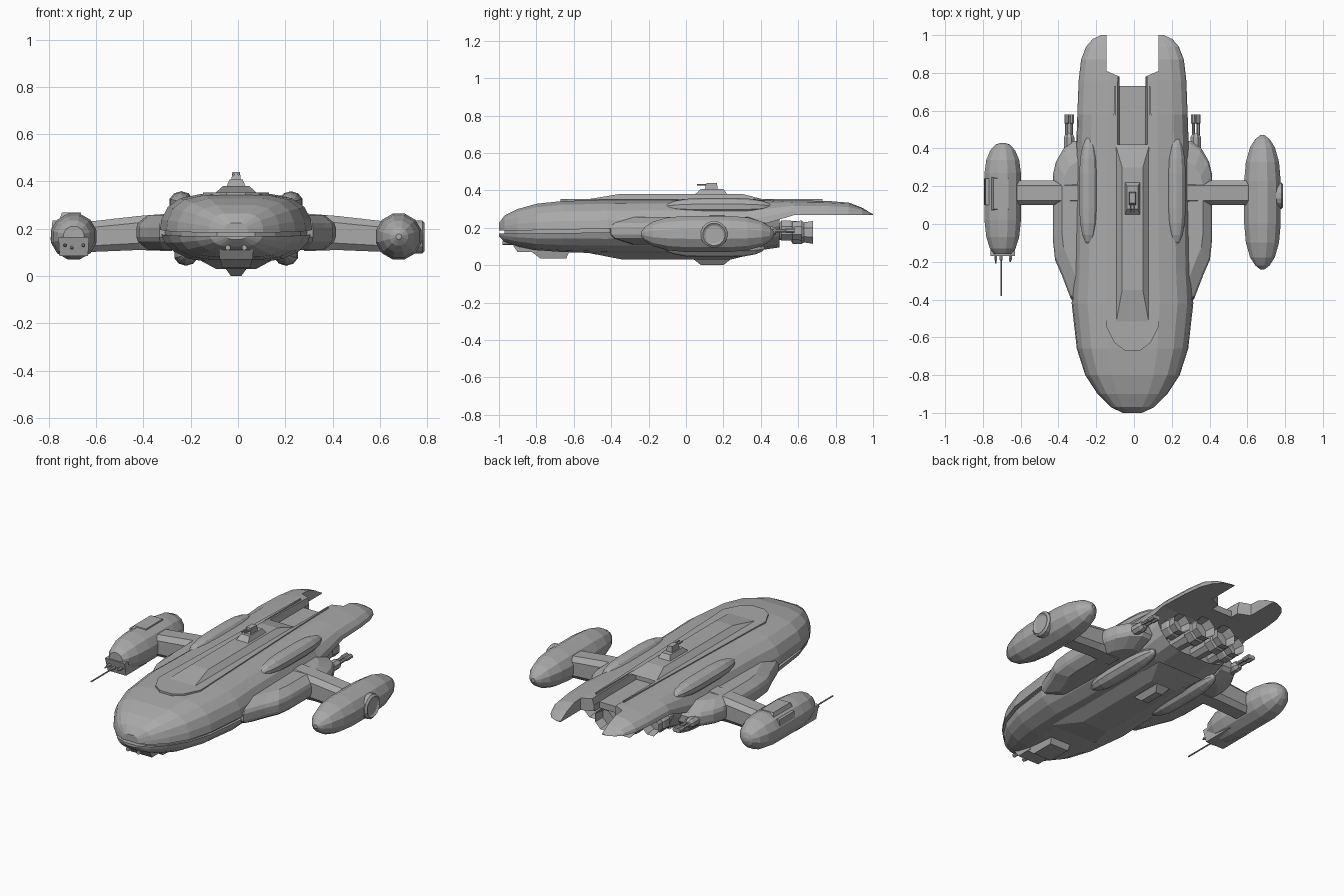
import bpy, bmesh, math
from mathutils import Vector

if "Cube" in bpy.data.objects:
    bpy.data.objects.remove(bpy.data.objects["Cube"])

GREY = (0.4, 0.4, 0.4, 1)
mat = bpy.data.materials.new("hull_grey")
mat.use_nodes = True
mat.diffuse_color = GREY
mat.node_tree.nodes["Principled BSDF"].inputs["Base Color"].default_value = GREY
CX = -0.008  # hull centre line


def loft(name, rings, recess=None):
    """Skin a list of equal-length rings, cap both ends, optionally recess the last cap."""
    bm = bmesh.new()
    rows = [[bm.verts.new(p) for p in ring] for ring in rings]
    n = len(rows[0])
    for a, b in zip(rows, rows[1:]):
        for i in range(n):
            j = (i + 1) % n
            bm.faces.new((a[i], a[j], b[j], b[i]))
    bm.faces.new(rows[0][::-1])
    cap = bm.faces.new(rows[-1])
    bmesh.ops.recalc_face_normals(bm, faces=bm.faces)
    if recess:
        bmesh.ops.inset_region(bm, faces=[cap], thickness=recess[0])
        bmesh.ops.translate(bm, verts=cap.verts, vec=recess[1])
    mesh = bpy.data.meshes.new(name)
    bm.to_mesh(mesh)
    bm.free()
    mesh.materials.append(mat)
    obj = bpy.data.objects.new(name, mesh)
    bpy.context.collection.objects.link(obj)
    return obj


def block(name, low, high):
    """Tapered box from two rectangles: x0, x1, y0, y1, z."""
    return loft(name, [[(a, c, z), (b, c, z), (b, d, z), (a, d, z)]
                       for a, b, c, d, z in (low, high)])


def turned(name, x, z, stations, sides=10, squash=1.0, recess=None):
    """Round body along y from (y, radius) stations."""
    turn = [2 * math.pi * (i + 0.5) / sides for i in range(sides)]
    return loft(name, [[(x + r * math.cos(t), y, z + squash * r * math.sin(t))
                        for t in turn] for y, r in stations], recess)


def capsule(name, x, z, y0, y1, r, squash=1.0, sides=10):
    shape = [(0, .12), (.03, .4), (.09, .68), (.2, .91), (.34, 1),
             (.66, 1), (.8, .91), (.91, .68), (.97, .4), (1, .12)]
    return turned(name, x, z, [(y0 + (y1 - y0) * t, r * f) for t, f in shape], sides, squash)


def shell(name, stations, half, recess=None):
    """Half hull from (y, half width, seam z, crown z) stations."""
    outline = [(-u, v) for u, v in half] + [(u, v) for u, v in half[::-1]]
    return loft(name, [[(CX + w * u, y, s + (c - s) * v) for u, v in outline]
                       for y, w, s, c in stations], recess)


def cut(obj, cutter):
    mod = obj.modifiers.new("cut", "BOOLEAN")
    mod.operation = "DIFFERENCE"
    mod.solver = "EXACT"
    mod.object = cutter
    cutter.hide_render = True
    bpy.context.view_layer.objects.active = obj
    bpy.ops.object.modifier_apply(modifier=mod.name)
    bpy.data.objects.remove(cutter)


# Upper hull: long rounded shell with a flat underside at the tail
upper = shell("upper_hull", [
    (-1, .05, .185, .225), (-.97, .115, .185, .265), (-.9, .185, .185, .3),
    (-.8, .25, .187, .328), (-.66, .295, .19, .343), (-.42, .322, .195, .348),
    (-.25, .312, .2, .348), (.35, .3, .2, .348), (.58, .292, .268, .346),
    (.76, .285, .268, .343), (.87, .272, .268, .336), (.94, .245, .268, .31),
    (.98, .21, .268, .285), (1, .165, .268, .275)],
    [(1, 0), (.98, .3), (.9, .63), (.74, .87), (.45, 1)])

# Tail notch between the two fins, and the recessed trough ahead of it
notch = [(-.137, 1.1), (-.137, .81), (-.068, .78), (-.068, .73),
         (.068, .73), (.068, .78), (.137, .81), (.137, 1.1)]
cut(upper, loft("notch_cutter", [[(CX + x, y, z) for x, y in notch] for z in (.1, .5)]))
cut(upper, block("trough_cutter", (CX - .07, CX + .07, .38, .8, .305),
                 (CX - .09, CX + .09, .38, .8, .4)))

# Lower hull with a recessed engine bay
shell("lower_hull", [
    (-1, .045, .17, .155), (-.97, .11, .17, .125), (-.9, .175, .17, .1),
    (-.8, .24, .17, .08), (-.66, .285, .172, .07), (-.42, .315, .175, .062),
    (-.25, .305, .18, .06), (.2, .292, .185, .06), (.36, .285, .2, .075),
    (.5, .265, .262, .095)],
    [(1, 0), (.96, .3), (.84, .63), (.64, .9), (.4, 1)], (.022, (0, -.08, 0)))

# Narrow band inside the seam between both shells
loft("seam_band", [[(CX - w, y, .16), (CX + w, y, .16), (CX + w, y, .21), (CX - w, y, .21)]
                   for y, w in ((-.97, .08), (-.9, .165), (-.8, .228), (-.66, .272),
                                (-.42, .3), (.34, .275))])

# Raised deck plate, split around the trough, and the spine on it
deck = [(-.04, -.67), (-.095, -.63), (-.14, -.54), (-.094, .73), (-.088, .73),
        (-.088, .385), (.088, .385), (.088, .73), (.094, .73), (.14, -.54),
        (.095, -.63), (.04, -.67)]
loft("deck_plate", [[(CX + x, y, z) for x, y in deck] for z in (.335, .354)])
block("spine", (CX - .09, CX + .09, -.54, .42, .35), (CX - .055, CX + .055, -.35, .3, .381))
block("keel", (CX - .15, CX + .15, -.52, .38, .065), (CX - .085, CX + .085, -.34, .24, .03))

# Dorsal turret and ventral turret
block("turret_base", (CX - .04, CX + .04, .05, .22, .38), (CX - .028, CX + .028, .08, .2, .408))
block("turret_head", (CX - .02, CX + .02, .1, .17, .405), (CX - .016, CX + .016, .11, .165, .44))
block("ventral_turret", (CX - .045, CX + .045, .04, .24, .032), (CX - .022, CX + .022, .08, .2, 0))

# Chin housing under the nose
block("chin_housing", (CX - .08, CX + .08, -.9, -.6, .13), (CX - .06, CX + .06, -.78, -.64, .036))
block("chin_mount", (CX - .078, CX + .078, -.965, -.8, .165),
      (CX - .07, CX + .07, -.9, -.8, .07))

# Paired parts
for side, word in ((-1, "right"), (1, "left")):
    turned(word + "_turret_barrel", CX + side * .01, .43, [(.06, .005), (.14, .005)], 6)
    turned(word + "_chin_barrel", CX + side * .035, .12, [(-.98, .012), (-.85, .012)], 6)
    capsule(word + "_upper_blister", CX + side * .232, .312, -.11, .46, .052, .9)
    capsule(word + "_lower_blister", CX + side * .212, .09, -.11, .42, .052, .9)

    # Side sponson, bulging in the middle of its height
    edge = [(.25, -.42), (.325, -.4), (.375, -.27), (.41, -.19), (.422, -.08), (.422, .26),
            (.405, .33), (.365, .4), (.31, .44), (.25, .44)]
    loft(word + "_sponson", [[(CX + side * (.25 + (x - .25) * k), .05 + (y - .05) * k, z)
                              for x, y in edge]
                             for z, k in ((.11, .72), (.145, .96), (.165, 1),
                                          (.205, 1), (.225, .96), (.258, .72))])

    # Strut with chamfered edges, thinning toward the pod
    prof = [(-.065, -.6), (-.065, .6), (-.04, 1), (.04, 1), (.065, .6), (.065, -.6),
            (.04, -1), (-.04, -1)]
    loft(word + "_strut", [[(side * x, .165 + a, z + b * h) for a, b in prof]
                           for x, z, h in ((.28, .185, .08), (.42, .182, .072),
                                           (.64, .165, .064))])

    # Rear guns beside the engines
    gx = CX + side * .335
    turned(word + "_rear_gun_mount", gx, .18, [(.38, .03), (.46, .03), (.48, .018)], 8)
    for k in (-1, 1):
        turned(word + "_rear_gun", gx + k * .012, .185,
               [(.46, .01), (.53, .01), (.535, .014), (.58, .014)], 8)

    # Engine nozzles, flared and hollow
    for where, x, z, r, tail in (("inner", .072, .175, .066, .68), ("outer", .19, .185, .058, .62)):
        turned(f"{word}_{where}_nozzle", CX + side * x, z,
               [(.4, r * .6), (tail - .12, r * .7), (tail - .11, r), (tail - .06, r),
                (tail - .05, r * .88), (tail, r)], 8, 1, (.012, (0, -.06, 0)))

# Left pod with its round sensor disc
capsule("left_pod", .68, .167, -.24, .47, .1, 1, 12)
disc = turned("pod_disc", 0, 0, [(0, .072), (.035, .072), (.045, .06)], 16, 1, (.012, (0, -.008, 0)))
disc.rotation_euler = (0, 0, -math.pi / 2)
disc.location = (.745, .15, .165)

# Right pod: blunt gun nose, side panel and roof hatch
turned("right_pod", -.695, .167, [(-.16, .045), (-.13, .07), (-.07, .09), (.02, .1), (.27, .1),
                                  (.34, .09), (.39, .068), (.42, .04), (.43, .012)], 12)
block("gun_nose", (-.755, -.635, -.15, .05, .085), (-.76, -.63, -.17, .05, .165))
block("roof_hatch", (-.755, -.66, .07, .25, .24), (-.745, -.665, .08, .24, .268))
block("side_panel", (-.794, -.74, .1, .24, .15), (-.785, -.74, .1, .24, .235))
for x, z, tip in ((-.703, .12, -.38), (-.732, .13, -.21), (-.655, .13, -.2)):
    turned("pod_gun", x, z, [(-.12, .009), (-.19, .009), (-.195, .0045), (tip, .0045)], 6)
